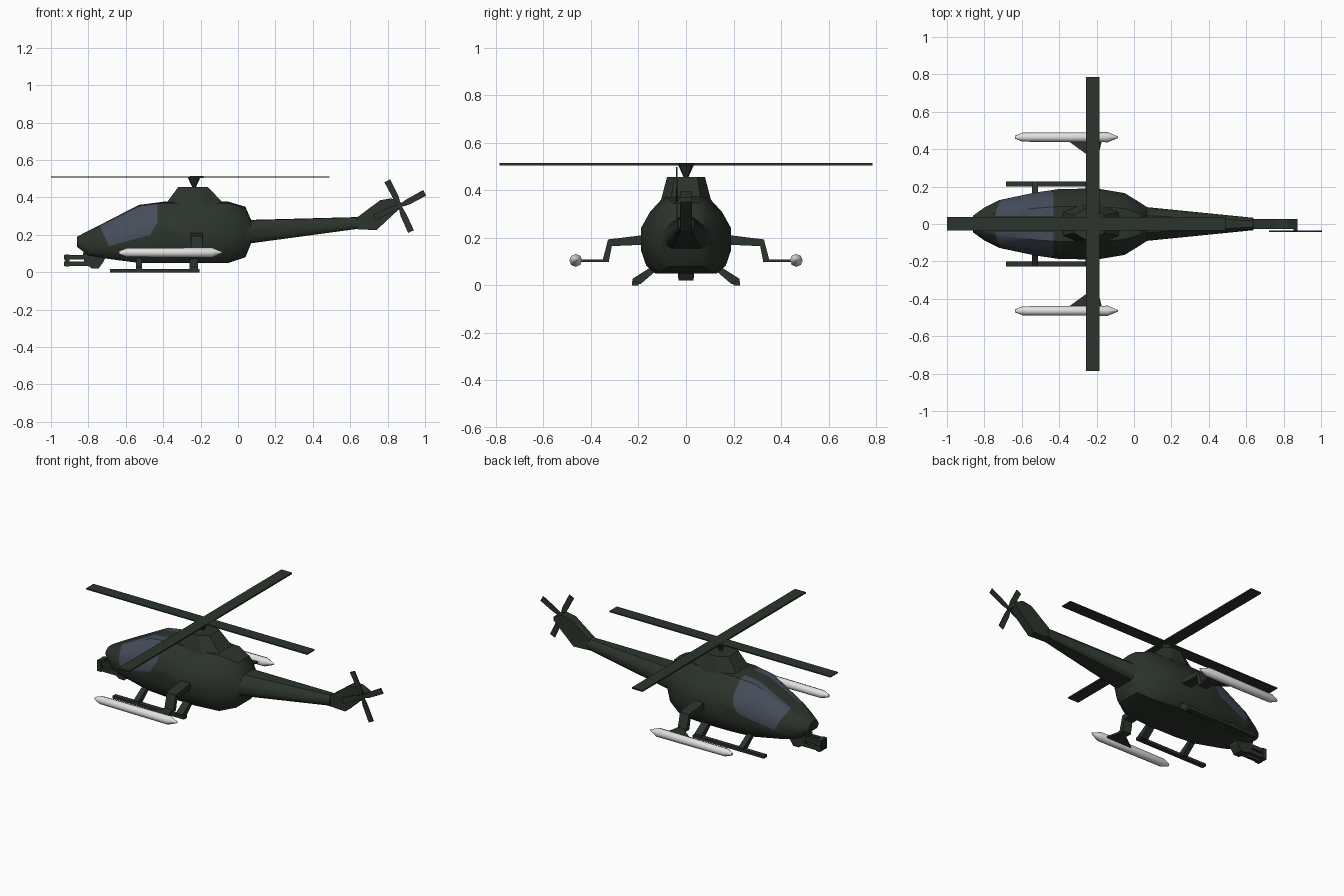
import bpy, bmesh, math
from mathutils import Vector, Matrix

if "Cube" in bpy.data.objects:
    bpy.data.objects.remove(bpy.data.objects["Cube"])


def material(name, rgb):
    m = bpy.data.materials.new(name)
    m.diffuse_color = (*rgb, 1)
    m.use_nodes = True
    m.node_tree.nodes["Principled BSDF"].inputs["Base Color"].default_value = m.diffuse_color
    return m


GREEN = material("dark_green", (0.025, 0.034, 0.025))
GLASS = material("slate_glass", (0.06, 0.075, 0.105))
WHITE = material("light_grey", (0.75, 0.75, 0.75))


def finish(bm, name, *mats, smooth=None):
    bmesh.ops.recalc_face_normals(bm, faces=bm.faces)
    me = bpy.data.meshes.new(name)
    bm.to_mesh(me)
    bm.free()
    ob = bpy.data.objects.new(name, me)
    bpy.context.collection.objects.link(ob)
    for m in mats:
        me.materials.append(m)
    if smooth:
        bpy.ops.object.select_all(action='DESELECT')
        ob.select_set(True)
        bpy.context.view_layer.objects.active = ob
        bpy.ops.object.shade_smooth_by_angle(angle=math.radians(smooth))
    return ob


def loft(rings):
    """Skin a list of equal-length closed rings and cap both ends."""
    bm = bmesh.new()
    rows = [[bm.verts.new(p) for p in r] for r in rings]
    n = len(rows[0])
    for a, b in zip(rows, rows[1:]):
        for i in range(n):
            bm.faces.new((a[i], a[(i + 1) % n], b[(i + 1) % n], b[i]))
    bm.faces.new(rows[0])
    bm.faces.new(rows[-1])
    return bm


def box(name, x, y, z):
    ring = lambda h: [(x[0], y[0], h), (x[1], y[0], h), (x[1], y[1], h), (x[0], y[1], h)]
    return finish(loft([ring(z[0]), ring(z[1])]), name, GREEN)


def prism_y(name, pts, y0, y1, smooth=None):
    """Side profile in x,z extruded across y."""
    return finish(loft([[(x, y, z) for x, z in pts] for y in (y0, y1)]), name, GREEN, smooth=smooth)


def sweep_x(name, pts, x0, x1):
    """End profile in y,z extruded along x."""
    return finish(loft([[(x, y, z) for y, z in pts] for x in (x0, x1)]), name, GREEN)


# Fuselage and tail boom: one section shape scaled along x
half = [(0.5, 0.98), (0.8, 0.79), (1, 0.58), (1, 0.3), (0.88, 0.1), (0.68, 0)]
section = [(0, 1)] + half + [(-u, v) for u, v in reversed(half)]
stations = [  # x, half width, bottom, top
    (-0.86, 0.045, 0.135, 0.19), (-0.80, 0.088, 0.09, 0.222), (-0.72, 0.128, 0.075, 0.262),
    (-0.53, 0.168, 0.05, 0.36), (-0.40, 0.187, 0.05, 0.377), (-0.20, 0.19, 0.05, 0.377),
    (-0.05, 0.165, 0.05, 0.377), (0.04, 0.11, 0.08, 0.35), (0.07, 0.09, 0.155, 0.28),
    (0.64, 0.033, 0.232, 0.295)]
bm = loft([[(x, u * w, b + v * (t - b)) for u, v in section] for x, w, b, t in stations])

# Cockpit windows: cut the side outline into the hull, leaving a centre strip
outline = [(-0.74, 0.25), (-0.69, 0.14), (-0.47, 0.20), (-0.43, 0.27), (-0.43, 0.40), (-0.53, 0.40)]
planes = []
for (x0, z0), (x1, z1) in zip(outline, outline[1:] + outline[:1]):
    planes.append((Vector((x0, 0, z0)), Vector((z1 - z0, 0, x0 - x1))))
cuts = planes + [(Vector((0, s * 0.042, 0)), Vector((0, 1, 0))) for s in (-1, 1)]
for co, no in cuts:
    near = [f for f in bm.faces if -0.9 < f.calc_center_median().x < -0.2]
    geom = set(near) | {e for f in near for e in f.edges} | {v for f in near for v in f.verts}
    bmesh.ops.bisect_plane(bm, geom=list(geom), plane_co=co, plane_no=no, dist=1e-5)
for f in bm.faces:
    c = f.calc_center_median()
    if abs(c.y) > 0.042 and all((c - co).dot(no) < 0 for co, no in planes):
        f.material_index = 1
finish(bm, "fuselage", GREEN, GLASS, smooth=35)

# Tail fin
fin = [(0.62, 0.231), (0.74, 0.225), (0.875, 0.35), (0.875, 0.37), (0.82, 0.395), (0.76, 0.385), (0.635, 0.292)]
prism_y("tail_fin", fin, -0.026, 0.026)

# Mast fairing on the roof
ring = lambda x0, x1, w, z: [(x0, -w * .6, z), (x0, w * .6, z), ((x0 * 2 + x1) / 3, w, z), ((x0 + x1 * 2) / 3, w, z),
                             (x1, w * .6, z), (x1, -w * .6, z), ((x0 + x1 * 2) / 3, -w, z), ((x0 * 2 + x1) / 3, -w, z)]
finish(loft([ring(-0.39, -0.07, 0.105, 0.36), ring(-0.32, -0.16, 0.08, 0.455)]), "mast_fairing", GREEN)

# Rotor hub cone and main rotor blades
bm = bmesh.new()
bmesh.ops.create_cone(bm, cap_ends=True, segments=8, radius1=0.006, radius2=0.034, depth=0.062,
                      matrix=Matrix.Translation((-0.235, 0, 0.477)))
finish(bm, "rotor_hub", GREEN)
box("rotor_blade_lengthwise", (-1.0, 0.49), (-0.034, 0.038), (0.506, 0.513))
box("rotor_blade_crosswise", (-0.257, -0.185), (-0.785, 0.785), (0.505, 0.514))

# Tail rotor: four blades on the -y side of the fin
cx, cz = 0.865, 0.355
for i, a in enumerate((28, 117, 205, 294)):
    c, s = math.cos(math.radians(a)), math.sin(math.radians(a))
    shape = [(0, -0.008), (0.05, -0.018), (0.15, -0.018), (0.15, 0.016), (0.05, 0.014), (0, 0.008)]
    prism_y(f"tail_rotor_blade_{i}", [(cx + r * c - t * s, cz + r * s + t * c) for r, t in shape], -0.042, -0.036)
prism_y("tail_rotor_shaft", [(cx - .012, cz - .012), (cx + .008, cz - .012), (cx + .008, cz + .012), (cx - .012, cz + .012)],
        -0.044, 0.0)

# Nose gun: turret, barrels and front clamp
prism_y("gun_turret", [(-0.83, 0.105), (-0.70, 0.10), (-0.72, 0.055), (-0.745, 0.02), (-0.78, 0.02), (-0.82, 0.045)],
        -0.032, 0.032)
for i, (y, z) in enumerate([(-0.02, 0.08), (0.02, 0.08), (-0.02, 0.045), (0.02, 0.045)]):
    box(f"gun_barrel_{i}", (-0.93, -0.78), (y - 0.01, y + 0.01), (z - 0.012, z + 0.012))
box("gun_clamp", (-0.925, -0.90), (-0.033, 0.033), (0.03, 0.095))

for side, s in (("left", -1), ("right", 1)):
    # Landing skid and its two struts
    skid = sorted((s * 0.2, s * 0.228))
    box(f"{side}_skid", (-0.685, -0.205), skid, (0, 0.017))
    for j, (x0, x1) in enumerate([(-0.545, -0.513), (-0.26, -0.215)]):
        strut = [(s * 0.11, 0.075), (s * 0.15, 0.075), (s * 0.226, 0.027), (s * 0.226, 0.006), (s * 0.19, 0.006)]
        sweep_x(f"{side}_strut_{j}", strut, x0, x1)

    # Weapon arm: stub wing, then a drop leg
    sweep_x(f"{side}_stub_wing", [(s * 0.15, 0.21), (s * 0.19, 0.21), (s * 0.328, 0.193), (s * 0.31, 0.165), (s * 0.15, 0.172)],
            -0.253, -0.188)
    sweep_x(f"{side}_drop_leg", [(s * 0.31, 0.175), (s * 0.328, 0.193), (s * 0.352, 0.10), (s * 0.325, 0.10)],
            -0.25, -0.19)
    # Flared shelf that carries the rocket
    plan = [(-0.25, 0.325), (-0.25, 0.37), (-0.36, 0.45), (-0.17, 0.45), (-0.19, 0.37), (-0.19, 0.325)]
    finish(loft([[(x, s * y, z) for x, y in plan] for z in (0.098, 0.108)]), f"{side}_rocket_shelf", GREEN)

    # Rocket with pointed ends
    prof = [(-0.637, 0.008), (-0.595, 0.024), (-0.14, 0.027), (-0.085, 0.004)]
    rings = [[(x, s * 0.464 + r * math.cos(k * math.pi / 4), 0.105 + r * math.sin(k * math.pi / 4)) for k in range(8)]
             for x, r in prof]
    finish(loft(rings), f"{side}_rocket", WHITE, smooth=50)
